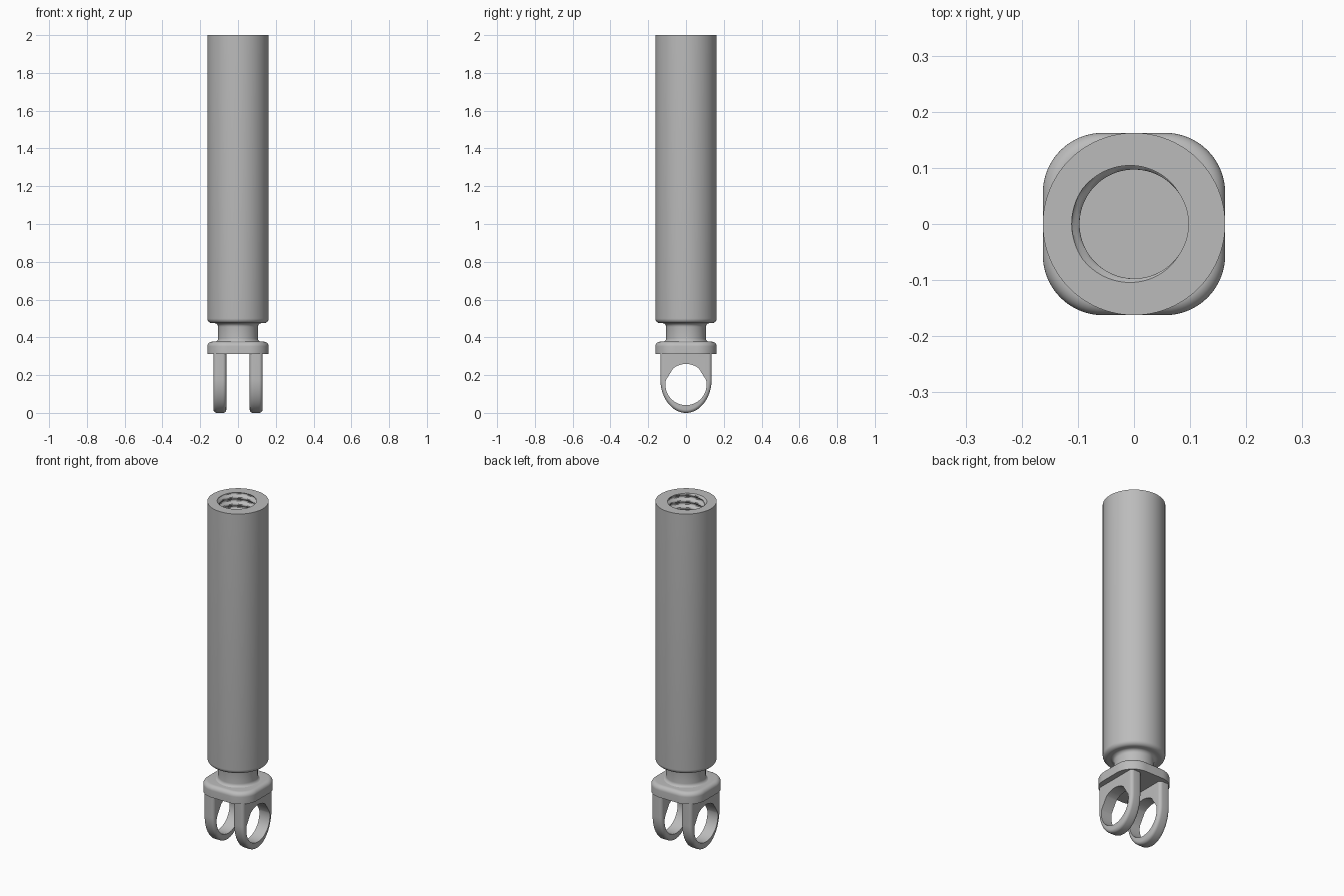
import bpy, bmesh, math
from math import pi, sin, cos

if "Cube" in bpy.data.objects:
    bpy.data.objects.remove(bpy.data.objects["Cube"], do_unlink=True)

STEEL = (0.5, 0.5, 0.5, 1)
steel = bpy.data.materials.new("grey steel")
steel.use_nodes = True
steel.diffuse_color = STEEL
steel.node_tree.nodes["Principled BSDF"].inputs["Base Color"].default_value = STEEL

SEGMENTS = 96


def finish(name, bm, angle=35):
    bmesh.ops.recalc_face_normals(bm, faces=bm.faces)
    mesh = bpy.data.meshes.new(name)
    bm.to_mesh(mesh)
    bm.free()
    mesh.materials.append(steel)
    obj = bpy.data.objects.new(name, mesh)
    bpy.context.collection.objects.link(obj)
    bpy.ops.object.select_all(action="DESELECT")
    obj.select_set(True)
    bpy.context.view_layer.objects.active = obj
    bpy.ops.object.shade_smooth_by_angle(angle=math.radians(angle))
    return obj


def arc(cx, cy, rx, ry, start, end, steps):
    angles = [math.radians(start + (end - start) * i / steps) for i in range(steps + 1)]
    return [(cx + rx * cos(a), cy + ry * sin(a)) for a in angles]


def bridge(bm, rings):
    for low, high in zip(rings, rings[1:]):
        n = len(low)
        for i in range(n):
            j = (i + 1) % n
            bm.faces.new((low[i], low[j], high[j], high[i]))


def ring(bm, z, radius):
    # radius is a function of the angle
    angles = [2 * pi * i / SEGMENTS for i in range(SEGMENTS)]
    return [bm.verts.new((radius(a) * cos(a), radius(a) * sin(a), z)) for a in angles]


# Barrel: neck, rounded shoulder, outer wall, then the threaded bore
TOP, PITCH, DEPTH, STEPS = 2.0, 0.04, 0.6, 12
BORE, THREAD = 0.097, 0.014


def thread_radius(z):
    fade = min(1, (z - (TOP - DEPTH)) / PITCH)

    def radius(a):
        phase = ((TOP - z) / PITCH + a / (2 * pi) - 0.5) % 1
        wave = 1.6 * (1 - 2 * min(phase, 1 - phase)) - 0.3
        return BORE + THREAD * fade * max(0, min(1, wave))
    return radius


bm = bmesh.new()
profile = arc(0.125, 0.395, 0.02, 0.02, 270, 180, 6)
profile += arc(0.125, 0.455, 0.02, 0.02, 180, 90, 6)
profile += arc(0.1375, 0.5, 0.025, 0.025, 270, 360, 8)
profile.append((0.1625, TOP))
rings = [ring(bm, z, lambda a, r=r: r) for r, z in profile]
count = round(DEPTH / PITCH * STEPS)
for i in range(count + 1):
    z = TOP - DEPTH * i / count
    rings.append(ring(bm, z, thread_radius(z)))
bridge(bm, rings)
bm.faces.new(rings[-1])
bm.faces.new(rings[0])
finish("threaded_barrel", bm)

# Flange: rounded square plate with a rounded upper edge
HALF, CORNER, EDGE = 0.1625, 0.107, 0.025


def square_ring(bm, z, inset):
    r, c = CORNER - inset, HALF - CORNER
    points = []
    for k, (sx, sy) in enumerate(((1, 1), (-1, 1), (-1, -1), (1, -1))):
        points += arc(sx * c, sy * c, r, r, 90 * k, 90 * k + 90, 16)
    return [bm.verts.new((x, y, z)) for x, y in points]


bm = bmesh.new()
levels = [(0, 0.312)] + [(EDGE - x, z) for x, z in arc(0, 0.352, EDGE, EDGE, 0, 90, 8)]
rings = [square_ring(bm, z, inset) for inset, z in levels]
bridge(bm, rings)
bm.faces.new(rings[0])
bm.faces.new(rings[-1])
finish("square_flange", bm)

# Lugs: two round-ended eyes with softened outer rims
LUG_X, LUG_HALF, SOFT = 0.096, 0.034, 0.018
HOLE_Z, HOLE_R, N = 0.15, 0.109, 64


def lug_outline(inset):
    arch = arc(0, 0.18, 0.136 - inset, 0.18 - inset, 180, 360, N)
    return [(-0.136 + inset, 0.32)] + arch + [(0.136 - inset, 0.32)]


def hole_outline():
    # points paired one to one with the outer outline
    result = []
    for y, z in lug_outline(0):
        a = math.atan2(z - HOLE_Z, y)
        result.append((HOLE_R * cos(a), HOLE_Z + HOLE_R * sin(a)))
    return result


def build_lug(name, side):
    bm = bmesh.new()
    sections = [(SOFT - v, LUG_HALF - SOFT + u) for v, u in arc(0, 0, SOFT, SOFT, 90, 0, 6)]
    loops = [(inset, -x) for inset, x in sections] + [(inset, x) for inset, x in reversed(sections)]
    rows = [[bm.verts.new((side * LUG_X + x, y, z)) for y, z in lug_outline(inset)]
            for inset, x in loops]
    crown = arc(0, HOLE_Z, HOLE_R, HOLE_R,
                math.degrees(math.atan2(0.17, 0.136)),
                180 - math.degrees(math.atan2(0.17, 0.136)), 16)[1:-1]
    holes = [[bm.verts.new((side * LUG_X + x, y, z)) for y, z in hole_outline() + crown]
             for x in (loops[0][1], loops[-1][1])]
    n = len(rows[0])
    # rounded rim
    for a, b in zip(rows, rows[1:]):
        for i in range(n - 1):
            bm.faces.new((a[i], a[i + 1], b[i + 1], b[i]))
    # flat cheeks around the eye
    for row, hole in ((rows[0], holes[0]), (rows[-1], holes[1])):
        for i in range(n - 1):
            bm.faces.new((row[i], row[i + 1], hole[i + 1], hole[i]))
        bm.faces.new([row[0], row[-1]] + hole[n - 1:] + [hole[0]])
    # eye wall
    bridge(bm, holes)
    # hidden root face against the flange
    bm.faces.new([r[0] for r in rows] + [r[-1] for r in reversed(rows)])
    finish(name, bm)


build_lug("left_lug", 1)
build_lug("right_lug", -1)
